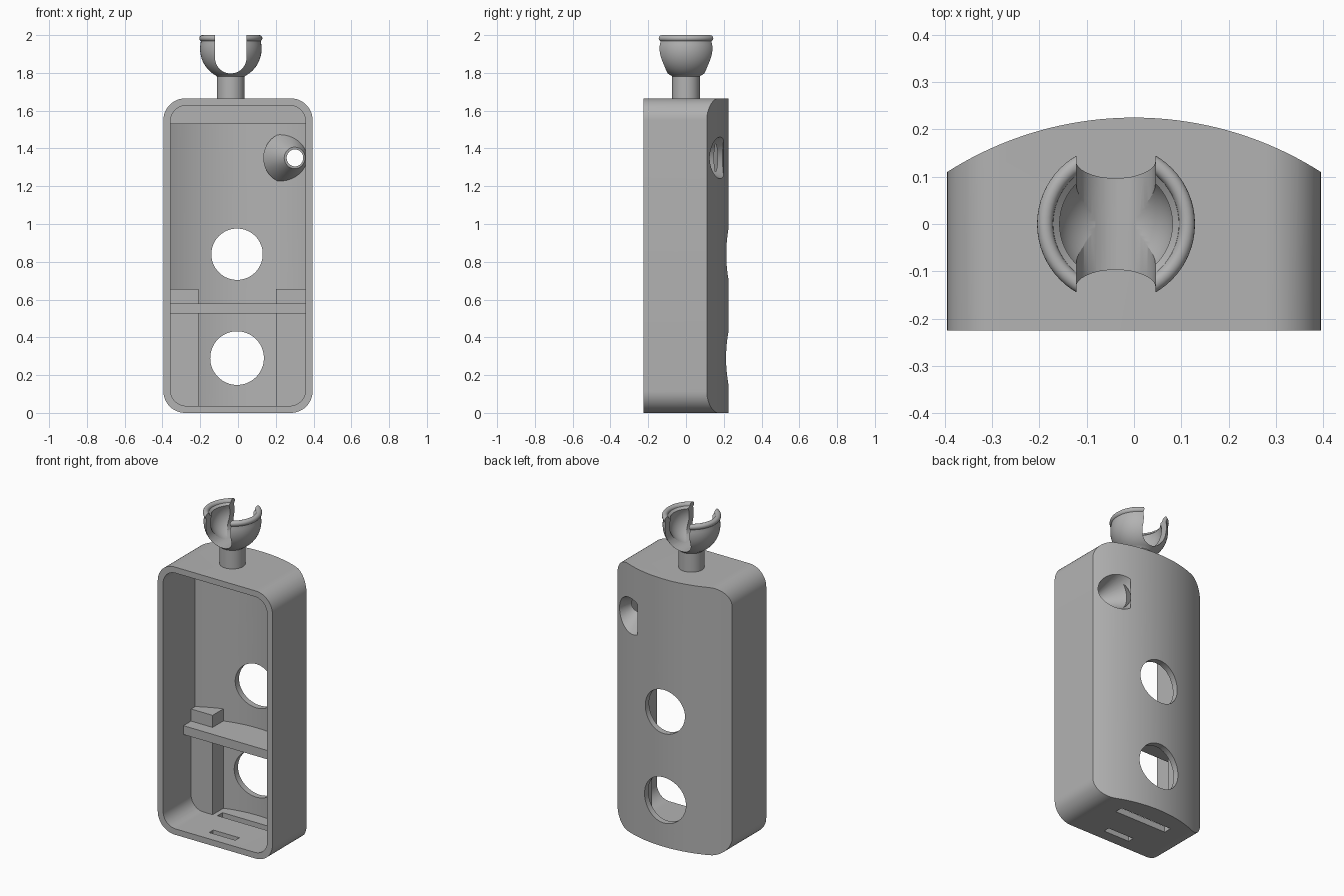
import bpy, bmesh, math
from mathutils import Vector

if "Cube" in bpy.data.objects:
    bpy.data.objects.remove(bpy.data.objects["Cube"], do_unlink=True)

grey = bpy.data.materials.new("plain grey")
grey.use_nodes = True
grey.diffuse_color = (0.45, 0.45, 0.45, 1)
grey.node_tree.nodes["Principled BSDF"].inputs["Base Color"].default_value = (0.45, 0.45, 0.45, 1)


def finish(bm, name):
    bmesh.ops.recalc_face_normals(bm, faces=bm.faces)
    mesh = bpy.data.meshes.new(name)
    bm.to_mesh(mesh)
    bm.free()
    mesh.materials.append(grey)
    ob = bpy.data.objects.new(name, mesh)
    bpy.context.collection.objects.link(ob)
    return ob


def prism(name, points, direction):
    """Extrude a closed 3D outline along a direction."""
    bm = bmesh.new()
    face = bm.faces.new([bm.verts.new(p) for p in points])
    ext = bmesh.ops.extrude_face_region(bm, geom=[face])
    bmesh.ops.translate(bm, vec=direction,
                        verts=[v for v in ext["geom"] if isinstance(v, bmesh.types.BMVert)])
    return finish(bm, name)


def box(name, x0, x1, y0, y1, z0, z1):
    return prism(name, [(x0, y0, z0), (x1, y0, z0), (x1, y0, z1), (x0, y0, z1)], (0, y1 - y0, 0))


def frustum(name, p0, p1, r0, r1, segments=64):
    p0, p1 = Vector(p0), Vector(p1)
    axis = p1 - p0
    bm = bmesh.new()
    bmesh.ops.create_cone(bm, cap_ends=True, segments=segments, radius1=r0, radius2=r1, depth=axis.length)
    bmesh.ops.rotate(bm, verts=bm.verts, matrix=axis.to_track_quat("Z", "Y").to_matrix())
    bmesh.ops.translate(bm, verts=bm.verts, vec=(p0 + p1) / 2)
    return finish(bm, name)


def rounded(x0, x1, z0, z1, r, y, steps=12):
    """Rounded rectangle outline in the xz plane."""
    corners = [(x1 - r, z1 - r), (x0 + r, z1 - r), (x0 + r, z0 + r), (x1 - r, z0 + r)]
    pts = []
    for k, (cx, cz) in enumerate(corners):
        for i in range(steps + 1):
            a = math.pi / 2 * (k + i / steps)
            pts.append((cx + r * math.cos(a), y, cz + r * math.sin(a)))
    return pts


def boolean(ob, other, operation="DIFFERENCE", keep=False):
    mod = ob.modifiers.new("cut", "BOOLEAN")
    mod.operation, mod.object, mod.solver = operation, other, "EXACT"
    bpy.context.view_layer.objects.active = ob
    bpy.ops.object.modifier_apply(modifier=mod.name)
    if not keep:
        bpy.data.objects.remove(other, do_unlink=True)


def bowed_solid(name, inset, y0, corner):
    """Rounded block with a bowed back, shrunk by inset."""
    ob = prism(name, rounded(-0.395 + inset, 0.395 - inset, inset, 1.665 - inset, corner, y0),
               (0, 0.6, 0))
    radius, centre, half = 0.736 - inset, -0.511, 0.75
    arc = []
    for i in range(65):
        a = math.pi / 2 + half * (i / 32 - 1)
        arc.append((radius * math.cos(a), centre + radius * math.sin(a), -0.1))
    arc += [(-0.6, -0.4, -0.1), (0.6, -0.4, -0.1)]
    boolean(ob, prism("bow", arc, (0, 0, 2)), "INTERSECT")
    return ob


# Hollow case, open at the front
case = bowed_solid("case", 0, -0.225, 0.115)
boolean(case, bowed_solid("cavity", 0.037, -0.3, 0.085))

# Round openings in the back and slots in the floor
for z, r in ((0.29, 0.142), (0.84, 0.136)):
    boolean(case, frustum("opening", (-0.005, 0.05, z), (-0.005, 0.4, z), r, r))
for half, y, depth in ((0.09, -0.135, 0.04), (0.18, 0.08, 0.05)):
    boolean(case, box("slot", -half, half, y - depth / 2, y + depth / 2, -0.1, 0.1))

# Inner parts, trimmed to sit within the wall
trim = bowed_solid("trim", 0.02, -0.21, 0.1)
boss = frustum("cone_boss", (0.3, 0.03, 1.35), (0.265, 0.17, 1.35), 0.057, 0.135)
parts = [
    box("shelf", -0.37, 0.37, -0.025, 0.3, 0.525, 0.58),
    box("right_column", -0.37, -0.21, 0.05, 0.3, 0.03, 0.655),
    box("left_column", 0.2, 0.37, 0.05, 0.3, 0.03, 0.655),
    box("top_block", -0.37, 0.37, 0.02, 0.3, 1.53, 1.64),
    boss,
]
for part in parts:
    boolean(part, trim, "INTERSECT", keep=True)
bpy.data.objects.remove(trim, do_unlink=True)

# Conical hole through back wall and boss
for ob in (case, boss):
    boolean(ob, frustum("cone_cut", (0.302, 0.01, 1.35), (0.275, 0.21, 1.35), 0.036, 0.125))

# Stem and ball socket, turned as one profile
cz = 1.928
profile = [(0, 1.65), (0.073, 1.65), (0.073, 1.78)]
for i in range(15):
    a = math.radians(-62 + i * 75 / 14)
    profile.append((0.163 * math.cos(a), cz + 0.163 * math.sin(a)))
for i in range(13):
    a = math.radians(-60 + i * 20)
    profile.append((0.15 + 0.017 * math.cos(a), 1.983 + 0.017 * math.sin(a)))
for i in range(17):
    a = math.radians(20 - i * 110 / 16)
    profile.append((0.127 * math.cos(a), cz + 0.127 * math.sin(a)))
bm = bmesh.new()
verts = [bm.verts.new((r, 0, z)) for r, z in profile]
edges = [bm.edges.new(pair) for pair in zip(verts, verts[1:])]
bmesh.ops.spin(bm, geom=verts + edges, cent=(0, 0, 0), axis=(0, 0, 1), angle=math.tau, steps=64)
bmesh.ops.remove_doubles(bm, verts=bm.verts, dist=0.0005)
bmesh.ops.translate(bm, verts=bm.verts, vec=(-0.038, 0, 0))
socket = finish(bm, "ball_socket")
boolean(socket, prism("socket_slot", rounded(-0.122, 0.045, 1.797, 2.2, 0.083, -0.3), (0, 0.6, 0)))

# Smooth curves, sharp edges
for ob in [case, socket] + parts:
    bpy.ops.object.select_all(action="DESELECT")
    ob.select_set(True)
    bpy.context.view_layer.objects.active = ob
    bpy.ops.object.shade_smooth_by_angle(angle=math.radians(30))
